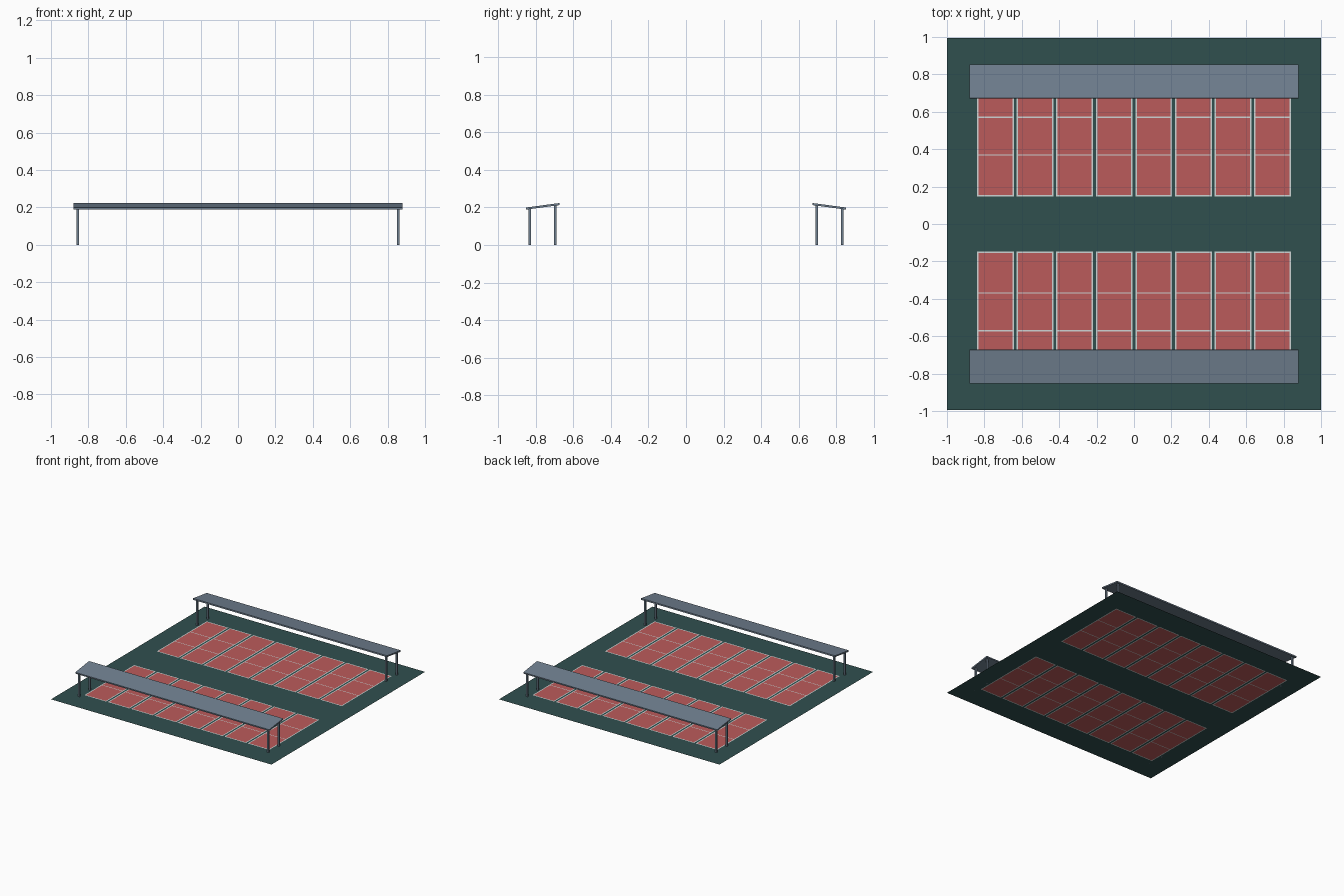
import bpy
import bmesh
from mathutils import Vector

if "Cube" in bpy.data.objects:
    bpy.data.objects.remove(bpy.data.objects["Cube"])


def material(name, rgb):
    m = bpy.data.materials.new(name)
    m.diffuse_color = (*rgb, 1)
    m.use_nodes = True
    m.node_tree.nodes["Principled BSDF"].inputs["Base Color"].default_value = m.diffuse_color
    return m


GREEN = material("dark_green", (0.03, 0.08, 0.078))
RED = material("court_red", (0.5, 0.105, 0.105))
WHITE = material("line_white", (0.62, 0.66, 0.66))
SLATE = material("slate", (0.162, 0.216, 0.279))

# Court layout
COUNT, PITCH, WIDTH = 8, 0.2116, 0.197
Y_NEAR, Y_FAR = 0.147, 0.792
CROSS_LINES = (0.369, 0.571)
EDGE, THIN = 0.008, 0.006

court_x = [((i - (COUNT - 1) / 2) * PITCH - WIDTH / 2,
            (i - (COUNT - 1) / 2) * PITCH + WIDTH / 2) for i in range(COUNT)]
y_lines = [(Y_NEAR, Y_NEAR + EDGE), (Y_FAR - EDGE, Y_FAR)]
y_lines += [(y - THIN / 2, y + THIN / 2) for y in CROSS_LINES]


def kind(x, y):
    """Which surface covers the point: ground, line or court."""
    y = abs(y)
    for a, b in court_x:
        if a < x < b and Y_NEAR < y < Y_FAR:
            if x < a + EDGE or x > b - EDGE or any(p < y < q for p, q in y_lines):
                return "line"
            return "court"
    return "ground"


# Break positions shared by paving, courts and lines
xs = sorted([-1, 1] + [v for a, b in court_x for v in (a, a + EDGE, b - EDGE, b)])
ys = sorted([-0.995, 0.995] + [s * v for p in y_lines for v in p for s in (-1, 1)])


def flat_surface(name, which, mat):
    bm = bmesh.new()
    for x0, x1 in zip(xs, xs[1:]):
        for y0, y1 in zip(ys, ys[1:]):
            if kind((x0 + x1) / 2, (y0 + y1) / 2) == which:
                bm.faces.new([bm.verts.new(c) for c in
                              ((x0, y0, 0), (x1, y0, 0), (x1, y1, 0), (x0, y1, 0))])
    bmesh.ops.remove_doubles(bm, verts=bm.verts[:], dist=1e-5)
    finish(bm, name, mat)


def finish(bm, name, mat):
    me = bpy.data.meshes.new(name)
    bm.to_mesh(me)
    bm.free()
    me.materials.append(mat)
    ob = bpy.data.objects.new(name, me)
    bpy.context.collection.objects.link(ob)


def extruded(name, profile, x0, x1, mat):
    """Extrude a (y, z) profile along x."""
    bm = bmesh.new()
    face = bm.faces.new([bm.verts.new((x0, y, z)) for y, z in profile])
    new = bmesh.ops.extrude_face_region(bm, geom=[face])["geom"]
    bmesh.ops.translate(bm, vec=Vector((x1 - x0, 0, 0)),
                        verts=[v for v in new if isinstance(v, bmesh.types.BMVert)])
    bmesh.ops.recalc_face_normals(bm, faces=bm.faces[:])
    finish(bm, name, mat)


flat_surface("paving", "ground", GREEN)
flat_surface("court_surfaces", "court", RED)
flat_surface("court_lines", "line", WHITE)

# Sloped shelters over the outer court ends
Y_IN, Y_OUT, Z_IN, Z_OUT, THICK = 0.672, 0.851, 0.212, 0.188, 0.011
LEG = 0.0065


def underside(y):
    return Z_IN + (Z_OUT - Z_IN) * (y - Y_IN) / (Y_OUT - Y_IN)


for side, s in (("front", -1), ("back", 1)):
    roof = [(Y_IN, Z_IN), (Y_OUT, Z_OUT), (Y_OUT + 0.001, Z_OUT + THICK), (Y_IN + 0.001, Z_IN + THICK)]
    extruded(side + "_shelter_roof", [(s * y, z) for y, z in roof], -0.88, 0.88, SLATE)
    for end, x in (("left", -0.857), ("right", 0.857)):
        for row, y in (("inner", 0.696), ("outer", 0.831)):
            a, b = y - LEG, y + LEG
            leg = [(a, 0), (b, 0), (b, underside(b) + 0.002), (a, underside(a) + 0.002)]
            extruded(f"{side}_{end}_{row}_leg", [(s * p, z) for p, z in leg],
                     x - LEG, x + LEG, SLATE)
